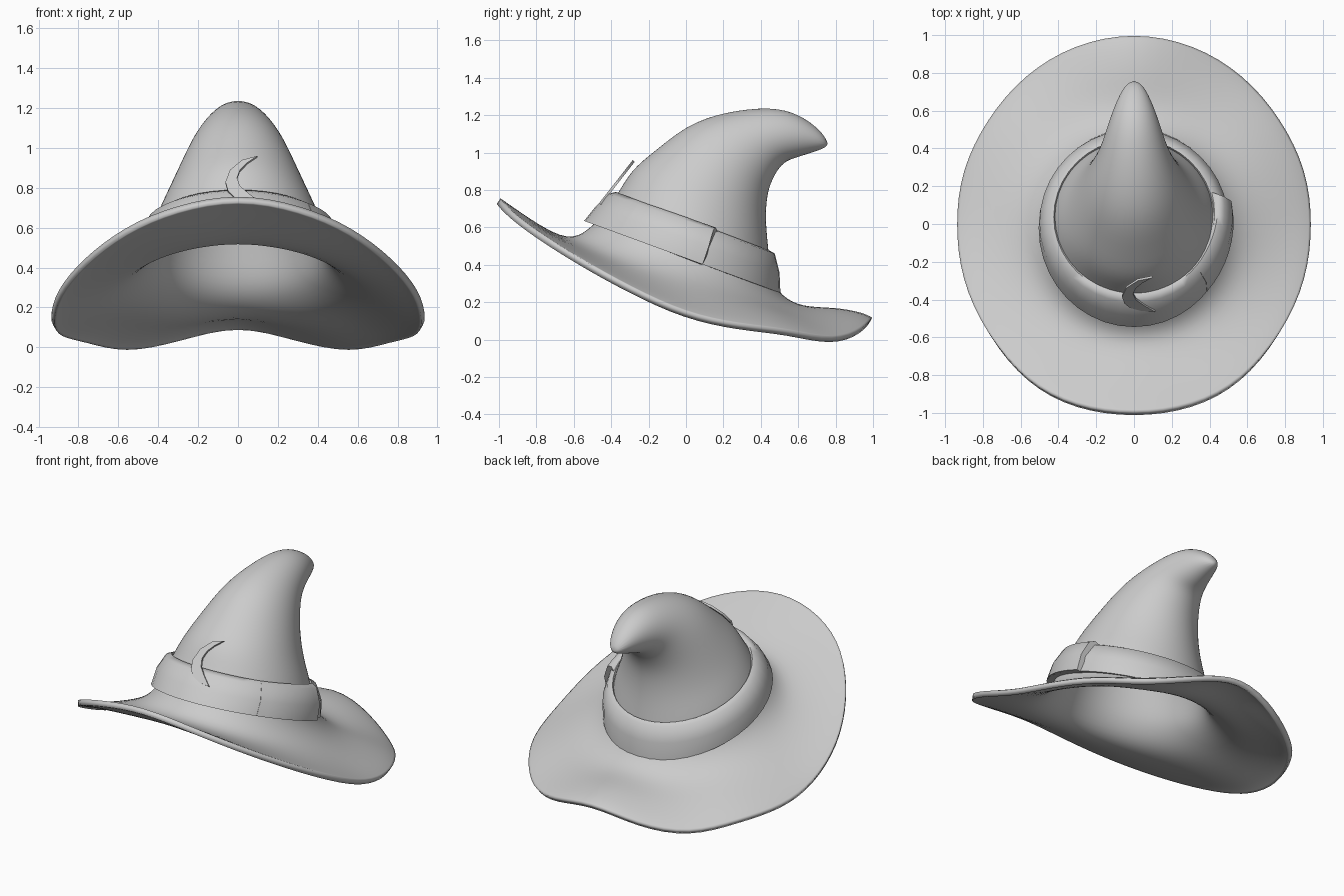
import bpy, bmesh, math

if "Cube" in bpy.data.objects:
    bpy.data.objects.remove(bpy.data.objects["Cube"])

N = 20


def ring(fy, fz, by, bz, w, angles):
    """Tilted ellipse from front point (fy, fz) to back point (by, bz), half width w."""
    pts = []
    for a in angles:
        t = (1 - math.cos(a)) / 2
        pts.append((w * math.sin(a), fy + (by - fy) * t, fz + (bz - fz) * t))
    return pts


def make_object(name, bm, angle=None):
    bmesh.ops.recalc_face_normals(bm, faces=bm.faces)
    me = bpy.data.meshes.new(name)
    bm.to_mesh(me)
    bm.free()
    ob = bpy.data.objects.new(name, me)
    bpy.context.collection.objects.link(ob)
    bpy.ops.object.select_all(action='DESELECT')
    ob.select_set(True)
    bpy.context.view_layer.objects.active = ob
    if angle is None:
        bpy.ops.object.shade_smooth()
    else:
        bpy.ops.object.shade_smooth_by_angle(angle=math.radians(angle))
    return ob


def loft(bm, rings, closed=True, wrap=False):
    rows = [[bm.verts.new(p) for p in r] for r in rings]
    pairs = list(zip(rows, rows[1:])) + ([(rows[-1], rows[0])] if wrap else [])
    n = len(rings[0])
    for lo, hi in pairs:
        for i in range(n if closed else n - 1):
            j = (i + 1) % n
            bm.faces.new((lo[i], lo[j], hi[j], hi[i]))
    return rows


full = [2 * math.pi * i / N for i in range(N)]

# Brim edge, front to back on one side, mirrored to the other
half = [(0, -.99, .775), (.31, -.95, .715), (.565, -.82, .605), (.775, -.57, .44),
        (.905, -.29, .28), (.935, 0, .14), (.905, .28, .08), (.77, .55, .055),
        (.575, .78, -.005), (.31, .94, .055), (0, 1, .15)]
edge = half + [(-x, y, z) for x, y, z in half[-2:0:-1]]
edge = [(x * 1.012, y * 1.016, z) for x, y, z in edge]

# Crown sections: front y, z, back y, z, half width
crown = [(-.53, .59, .52, .23, .49), (-.46, .66, .46, .32, .46),
         (-.37, .78, .45, .46, .43), (-.30, .91, .43, .62, .36),
         (-.17, 1.01, .435, .78, .30), (0, 1.15, .475, .88, .24),
         (.2, 1.22, .525, .95, .185), (.46, 1.25, .585, .97, .14),
         (.61, 1.205, .66, .995, .10), (.72, 1.12, .735, 1.02, .055)]
base = ring(*crown[0], full)


def brim_ring(t, front_sag, side_sag, back_sag):
    out = []
    for b, e, a in zip(base, edge, full):
        c = math.cos(a)
        sag = side_sag + (front_sag - side_sag) * max(c, 0) + (back_sag - side_sag) * max(-c, 0)
        p = [b[k] + (e[k] - b[k]) * t for k in range(3)]
        out.append((p[0], p[1], p[2] - sag))
    return out


# Crown and brim as one thick shell
bm = bmesh.new()
rings = [edge, brim_ring(.9, .015, 0, -.015), brim_ring(.6, .065, .02, -.01),
         brim_ring(.22, .10, .035, .035)]
rows = loft(bm, rings + [ring(*c, full) for c in crown])
tip = bm.verts.new((0, .765, 1.045))
for i in range(N):
    bm.faces.new((rows[-1][i], rows[-1][(i + 1) % N], tip))
hat = make_object("hat_crown_and_brim", bm)
sub = hat.modifiers.new("smooth", 'SUBSURF')
sub.levels = sub.render_levels = 2
sol = hat.modifiers.new("thickness", 'SOLIDIFY')
sol.thickness = .035
sol.offset = -1

# Hat band: rounded strip hugging the outside of the crown
band = [(-.495, .625, .475, .255, .465), (-.545, .635, .505, .25, .505),
        (-.485, .71, .50, .36, .50), (-.415, .78, .475, .46, .46),
        (-.375, .79, .45, .475, .425), (-.355, .765, .435, .45, .415)]
bm = bmesh.new()
loft(bm, [ring(*b, [2 * math.pi * i / 40 for i in range(40)]) for b in band])
make_object("hat_band", bm, 70)

# Overlapping band end on the right side, lifting off slightly towards its tip
bm = bmesh.new()
arc = [math.radians(50 + 52 * i / 8) for i in range(9)]
strip = []
for k, b in enumerate(band):
    pts = []
    for i, (x, y, z) in enumerate(ring(*b, arc)):
        lift = 1 + (.055 * i / 8 if 0 < k < 5 else 0)
        pts.append((x * lift, y + .012 * (k - 1) * i / 8, z))
    strip.append(pts)
rows = loft(bm, strip, closed=False, wrap=True)
for end in (0, -1):
    bm.faces.new([r[end] for r in rows])
make_object("band_end", bm, 60)

# Crescent ornament leaning against the front of the crown
outline = [(.097, .96), (.02, .94), (-.04, .89), (-.063, .83), (-.05, .785),
           (-.02, .755), (.04, .735), (.11, .73), (.05, .775), (.01, .81),
           (-.005, .85), (.01, .89), (.045, .925)]
bm = bmesh.new()
loops = []
for d in (0, .014):
    loops.append([(x, -.285 + (z - .96) / 1.28 + d * .79, z - d * .61) for x, z in outline])
rows = loft(bm, loops)
for r in rows:
    bm.faces.new(r)
make_object("crescent_ornament", bm, 30)
